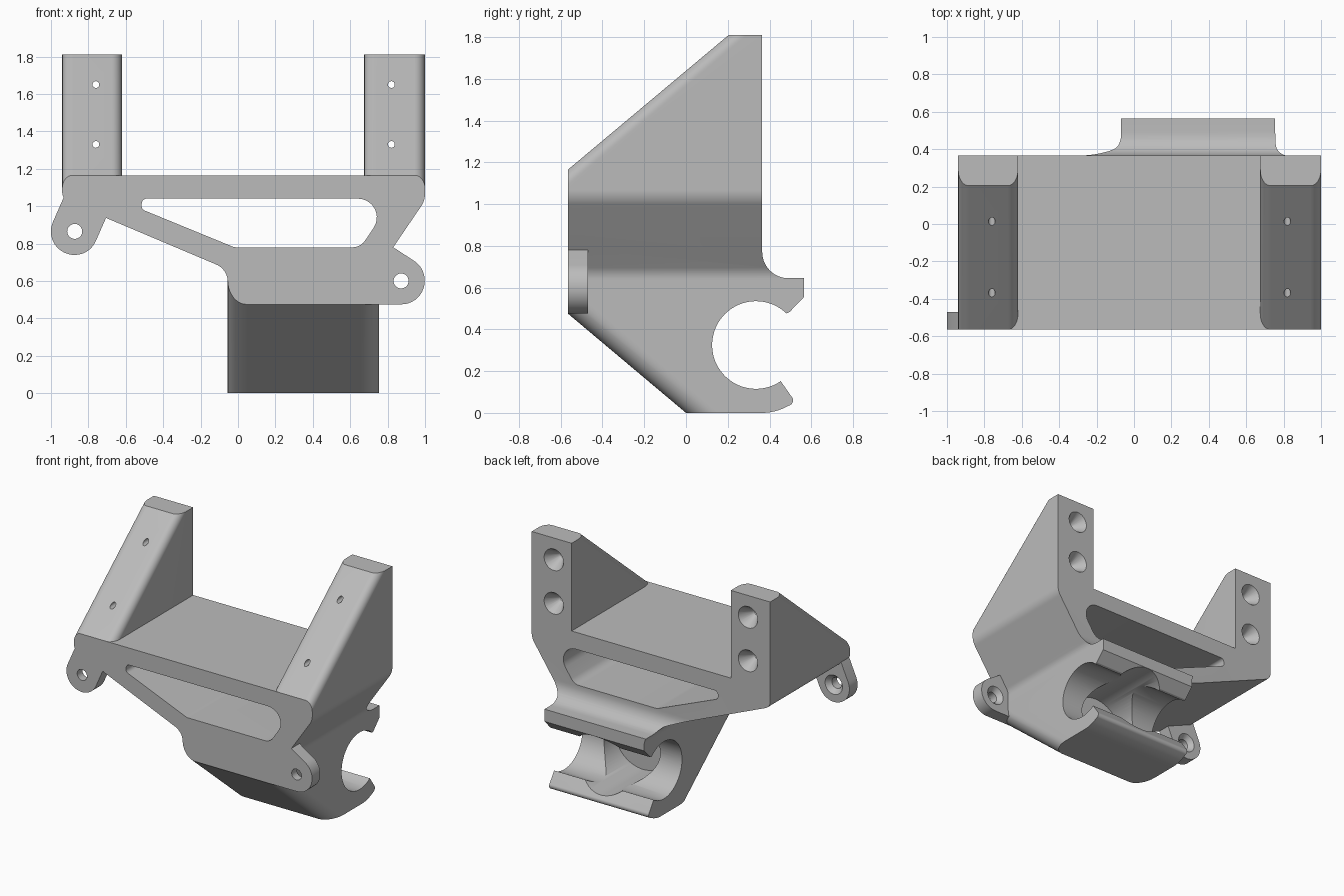
import bpy, bmesh, math
from mathutils import Vector, Matrix

if "Cube" in bpy.data.objects:
    bpy.data.objects.remove(bpy.data.objects["Cube"], do_unlink=True)

grey = bpy.data.materials.new("plain grey")
grey.use_nodes = True
grey.diffuse_color = (0.5, 0.5, 0.5, 1)
grey.node_tree.nodes["Principled BSDF"].inputs["Base Color"].default_value = (0.5, 0.5, 0.5, 1)

FRONT, BACK, TOP, DECK = -0.565, 0.365, 1.81, 1.165


def rounded(points, steps=10):
    """Polygon from (a, b) or (a, b, radius) corners, with arcs at the radii."""
    out = []
    for i, p in enumerate(points):
        c = Vector(p[:2])
        if len(p) == 2:
            out.append(c)
            continue
        u = (Vector(points[i - 1][:2]) - c).normalized()
        v = (Vector(points[(i + 1) % len(points)][:2]) - c).normalized()
        half = u.angle(v) / 2
        mid = c + (u + v).normalized() * p[2] / math.sin(half)
        start = c + u * p[2] / math.tan(half) - mid
        end = c + v * p[2] / math.tan(half) - mid
        turn = math.pi - 2 * half
        for k in range(steps + 1):
            t = k / steps
            out.append(mid + (start * math.sin((1 - t) * turn) + end * math.sin(t * turn)) / math.sin(turn))
    return out


def finish(bm, name):
    bmesh.ops.recalc_face_normals(bm, faces=bm.faces)
    mesh = bpy.data.meshes.new(name)
    bm.to_mesh(mesh)
    bm.free()
    mesh.materials.append(grey)
    ob = bpy.data.objects.new(name, mesh)
    bpy.context.collection.objects.link(ob)
    return ob


def prism(name, base, along, keep_above=None):
    bm = bmesh.new()
    face = bm.faces.new([bm.verts.new(p) for p in base])
    ext = bmesh.ops.extrude_face_region(bm, geom=[face])
    bmesh.ops.translate(bm, vec=along, verts=[g for g in ext["geom"] if isinstance(g, bmesh.types.BMVert)])
    if keep_above is not None:
        bmesh.ops.bisect_plane(bm, geom=bm.verts[:] + bm.edges[:] + bm.faces[:], plane_co=(0, 0, keep_above),
                               plane_no=(0, 0, 1), clear_inner=True)
        bmesh.ops.holes_fill(bm, edges=[e for e in bm.edges if e.is_boundary])
    return finish(bm, name)


def front_prism(name, points, y0, y1):
    return prism(name, [(p.x, y0, p.y) for p in rounded(points)], (0, y1 - y0, 0))


def cone(name, centre, r1, r2, depth, axis="Y", sides=48):
    turn = Matrix.Rotation(-math.pi / 2, 4, "X") if axis == "Y" else Matrix.Rotation(math.pi / 2, 4, "Y")
    bm = bmesh.new()
    bmesh.ops.create_cone(bm, cap_ends=True, segments=sides, radius1=r1, radius2=r2, depth=depth,
                          matrix=Matrix.Translation(centre) @ turn)
    return finish(bm, name)


def combine(ob, other, operation="DIFFERENCE"):
    mod = ob.modifiers.new(operation, "BOOLEAN")
    mod.operation, mod.object, mod.solver = operation, other, "EXACT"
    other.hide_render = True
    bpy.context.view_layer.objects.active = ob
    bpy.ops.object.modifier_apply(modifier=mod.name)
    bpy.data.objects.remove(other, do_unlink=True)


def edge_round(x, side, start, end, inward, r, keep_above=None):
    """Cutter that rounds one long edge of a sloping face."""
    s, e = Vector((0, *start)), Vector((0, *end))
    d = (e - s).normalized()
    n = Vector((0, -d.z, d.y))
    if n.dot(Vector((0, *inward))) < 0:
        n.negate()
    o = 0.05
    arc = [(r - r * math.sin(a), r - r * math.cos(a)) for a in [k * math.pi / 20 for k in range(11)]]
    shape = [(-o, -o), (r, -o)] + arc + [(-o, r)]
    base = [Vector((x + side * u, 0, 0)) + n * v + s - d * 0.3 for u, v in shape]
    return prism("edge_cutter", base, (e - s) + d * 0.6, keep_above)


# Body: front outline crossed with side outline
front = [(-0.94, TOP), (-0.94, 1.036, 0.06), (-0.055, 0.662, 0.1), (-0.055, -0.1), (0.755, -0.1),
         (0.755, 0.67, 0.1), (1.0, 1.03, 0.12), (1.0, TOP), (0.675, TOP), (0.675, DECK),
         (-0.62, DECK), (-0.62, TOP)]
front = [(p[0], 1.9 if p[1] == TOP else p[1], *p[2:]) for p in front]
side = [(FRONT, 0.475), (0, 0), (0.42, 0, 0.25), (0.525, 0.05, 0.025), (0.455, 0.15, 0.02),
        (0.335, 0.325), (0.475, 0.475, 0.012), (0.495, 0.482, 0.012), (0.565, 0.555), (0.565, 0.645),
        (BACK, 0.645, 0.125), (BACK, TOP), (0.205, TOP), (FRONT, DECK)]
body = front_prism("mounting_bracket", front, -0.7, 0.7)
combine(body, prism("side_shape", [(-1.2, p.x, p.y) for p in rounded(side)], (2.4, 0, 0)), "INTERSECT")

# Window through the body
window = [(-0.56, 1.04, 0.03), (0.83, 1.04, 0.1), (0.655, 0.78, 0.08), (-0.02, 0.78, 0.06), (-0.52, 0.985, 0.03)]
window[0] = (-0.51, 1.04, 0.025)
combine(body, front_prism("window_cutter", window, -0.8, 0.8))

# Clip bore and the crossing blind bore
combine(body, cone("clip_bore", (0.35, 0.335, 0.325), 0.21, 0.21, 1.6, "X", 64))
combine(body, cone("cross_bore", (0.35, 0.5, 0.325), 0.23, 0.23, 1.0, "Y", 64))

# Rounded edges on the sloping faces
for x, s in ((-0.055, 1), (0.755, -1)):
    combine(body, edge_round(x, s, (FRONT, 0.475), (0, 0), (1, 1), 0.1))
for x, s, limit in ((-0.94, 1, None), (1.0, -1, None), (-0.62, -1, DECK), (0.675, 1, DECK)):
    combine(body, edge_round(x, s, (FRONT, DECK), (0.205, TOP), (1, -1), 0.055, limit))

# Countersunk screw holes in the uprights
for x in (-0.76, 0.82):
    for z in (1.33, 1.65):
        combine(body, cone("screw_hole", (x, 0, z), 0.018, 0.018, 1.6, sides=24))
        combine(body, cone("screw_sink", (x, BACK - 0.045, z), 0.018, 0.082, 0.1, sides=32))

# Front ears with countersunk holes
upper_ear = [(-0.935, 1.04), (-1.04, 0.80, 0.124), (-0.81, 0.70, 0.124), (-0.70, 0.95), (-0.75, 1.1), (-0.90, 1.1)]
lower_ear = [(0.6, 0.475), (0.6, 0.78), (0.83, 0.78), (0.998, 0.671, 0.124), (0.998, 0.475, 0.124)]
for name, shape, x, z in (("upper_ear", upper_ear, -0.873, 0.865), ("lower_ear", lower_ear, 0.872, 0.6)):
    ear = front_prism(name, shape, FRONT, -0.47)
    combine(ear, cone("ear_hole", (x, -0.52, z), 0.04, 0.04, 0.4, sides=32))
    combine(ear, cone("ear_sink", (x, -0.485, z), 0.04, 0.075, 0.04, sides=32))
    combine(body, ear, "UNION")

bpy.ops.object.select_all(action="DESELECT")
body.select_set(True)
bpy.context.view_layer.objects.active = body
bpy.ops.object.shade_smooth_by_angle(angle=math.radians(30))
